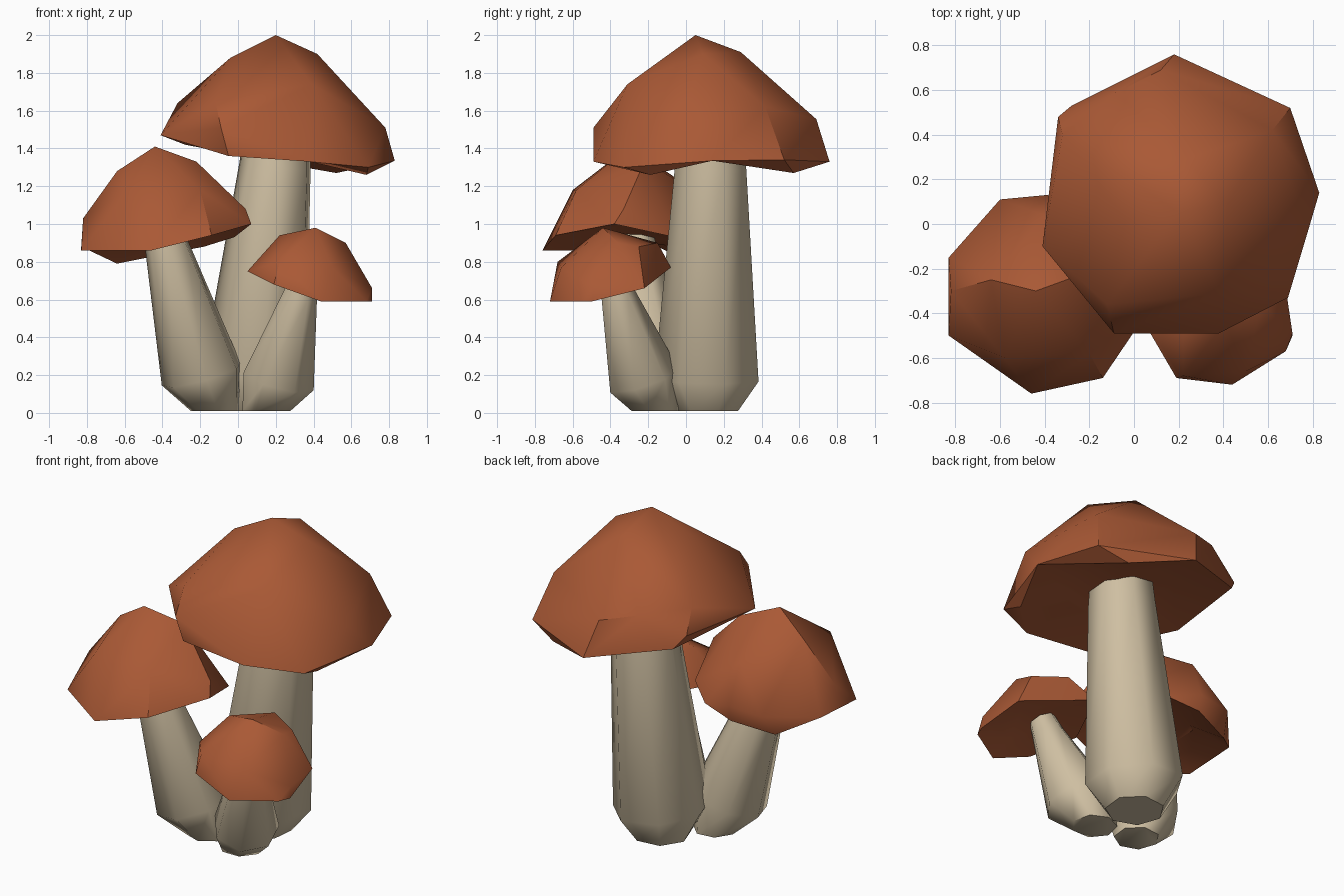
import bpy
import bmesh
import math
from mathutils import Vector

default_cube = bpy.data.objects.get("Cube")
if default_cube:
    bpy.data.objects.remove(default_cube, do_unlink=True)


def make_material(name, colour):
    material = bpy.data.materials.new(name)
    material.use_nodes = True
    material.diffuse_color = colour
    shader = next(n for n in material.node_tree.nodes if n.type == "BSDF_PRINCIPLED")
    shader.inputs["Base Color"].default_value = colour
    shader.inputs["Roughness"].default_value = 0.9
    return material


cap_brown = make_material("rust brown", (0.40, 0.10, 0.036, 1))
stem_cream = make_material("cream", (0.62, 0.52, 0.36, 1))


def finish(bm, name, material, angle):
    bmesh.ops.recalc_face_normals(bm, faces=bm.faces[:])
    mesh = bpy.data.meshes.new(name)
    bm.to_mesh(mesh)
    bm.free()
    mesh.materials.append(material)
    obj = bpy.data.objects.new(name, mesh)
    bpy.context.scene.collection.objects.link(obj)
    bpy.ops.object.select_all(action="DESELECT")
    obj.select_set(True)
    bpy.context.view_layer.objects.active = obj
    bpy.ops.object.shade_smooth_by_angle(angle=math.radians(angle))


def make_stem(name, rings, turn, sides=7):
    """Loft a leaning stem; every ring but the foot sits square to the lean."""
    bm = bmesh.new()
    lean = Vector(rings[2][0]) - Vector(rings[1][0])
    loops = []
    for centre, radius in rings:
        loop = []
        for i in range(sides):
            a = turn + math.tau * i / sides
            offset = Vector((math.cos(a), math.sin(a), 0)) * radius
            if loops:
                offset.z = -offset.dot(lean) / lean.z
            loop.append(bm.verts.new(Vector(centre) + offset))
        loops.append(loop)
    for low, high in zip(loops, loops[1:]):
        for i in range(sides):
            j = (i + 1) % sides
            bm.faces.new((low[i], low[j], high[j], high[i]))
    bm.faces.new(loops[0][::-1])
    bm.faces.new(loops[-1])
    finish(bm, name, stem_cream, 54)


def make_cap(name, rim, dome, hollow):
    """Wrap a faceted shell round rim and dome corners, then dish its underside."""
    bm = bmesh.new()
    rim_verts = {bm.verts.new(point) for point in rim}
    for point in dome:
        bm.verts.new(point)
    bmesh.ops.convex_hull(bm, input=bm.verts[:])
    bm.normal_update()
    under = [f for f in bm.faces if f.normal.z < 0 and rim_verts.issuperset(f.verts)]
    bmesh.ops.delete(bm, geom=under, context="FACES")
    loose = [v for v in bm.verts if not v.link_faces]
    bmesh.ops.delete(bm, geom=loose, context="VERTS")
    edges = [e for e in bm.edges if e.is_boundary]
    ring = {v for e in edges for v in e.verts}
    centre = sum((v.co for v in ring), Vector()) / len(ring)
    centre.z += hollow
    new = bmesh.ops.extrude_edge_only(bm, edges=edges)["geom"]
    for v in new:
        if isinstance(v, bmesh.types.BMVert):
            v.co = v.co.lerp(centre, 0.5)
    bmesh.ops.holes_fill(bm, edges=[e for e in bm.edges if e.is_boundary], sides=0)
    bmesh.ops.triangulate(bm, faces=[f for f in bm.faces if len(f.verts) > 4])
    finish(bm, name, cap_brown, 40)


# Tall mushroom
make_stem("tall_stem", [
    ((0.09, 0.115, 0.01), 0.17),
    ((0.09, 0.115, 0.18), 0.285),
    ((0.20, 0.135, 1.30), 0.195),
    ((0.21, 0.14, 1.46), 0.18)], 0.337)
make_cap("tall_cap", [
    (-0.41, -0.10, 1.47), (-0.05, -0.47, 1.36), (0.38, -0.49, 1.33),
    (0.68, -0.19, 1.26), (0.83, 0.14, 1.335), (0.52, 0.57, 1.27),
    (0.18, 0.76, 1.33), (-0.28, 0.53, 1.42)], [
    (0.69, -0.33, 1.30), (0.70, 0.52, 1.34),
    (-0.09, -0.49, 1.51), (-0.34, 0.48, 1.50), (0.20, 0.05, 2.0),
    (0.23, 0.29, 1.91), (0.42, 0.09, 1.90), (-0.04, 0.02, 1.88),
    (0.39, -0.31, 1.74), (0.78, -0.03, 1.51), (0.62, 0.42, 1.62),
    (0.12, 0.69, 1.555), (-0.08, 0.59, 1.60), (-0.32, 0.40, 1.64),
    (-0.12, -0.36, 1.65)], 0.12)

# Middle mushroom
make_stem("middle_stem", [
    ((-0.12, -0.12, 0.01), 0.13),
    ((-0.19, -0.16, 0.20), 0.215),
    ((-0.375, -0.27, 0.88), 0.115),
    ((-0.40, -0.28, 0.98), 0.10)], 0.337)
make_cap("middle_cap", [
    (-0.83, -0.50, 0.86), (-0.46, -0.76, 0.86), (-0.14, -0.69, 0.94),
    (0.07, -0.38, 1.0), (-0.02, -0.06, 0.93), (-0.18, 0.07, 0.88),
    (-0.39, 0.11, 0.84), (-0.64, 0.03, 0.79), (-0.83, -0.15, 0.88)], [
    (-0.39, 0.13, 0.94), (-0.60, 0.11, 0.92),
    (-0.44, -0.30, 1.41), (-0.22, -0.22, 1.33), (-0.64, -0.25, 1.28),
    (-0.82, -0.30, 1.03), (-0.58, -0.60, 1.18), (-0.20, -0.58, 1.18),
    (0.04, -0.33, 1.08), (-0.40, 0.04, 1.18)], 0.1)

# Little mushroom
make_stem("little_stem", [
    ((0.15, -0.17, 0.01), 0.13),
    ((0.215, -0.23, 0.18), 0.19),
    ((0.33, -0.365, 0.63), 0.09),
    ((0.35, -0.39, 0.72), 0.075)], 0.68)
make_cap("little_cap", [
    (0.44, -0.72, 0.59), (0.68, -0.57, 0.59), (0.71, -0.50, 0.59),
    (0.67, -0.22, 0.66), (0.22, -0.08, 0.77), (0.05, -0.45, 0.75),
    (0.19, -0.69, 0.68)], [
    (0.41, -0.44, 0.98), (0.22, -0.40, 0.94), (0.57, -0.36, 0.90),
    (0.71, -0.49, 0.66), (0.22, -0.68, 0.80), (0.50, -0.66, 0.77),
    (0.36, -0.15, 0.90), (0.55, -0.25, 0.88)], 0.08)
